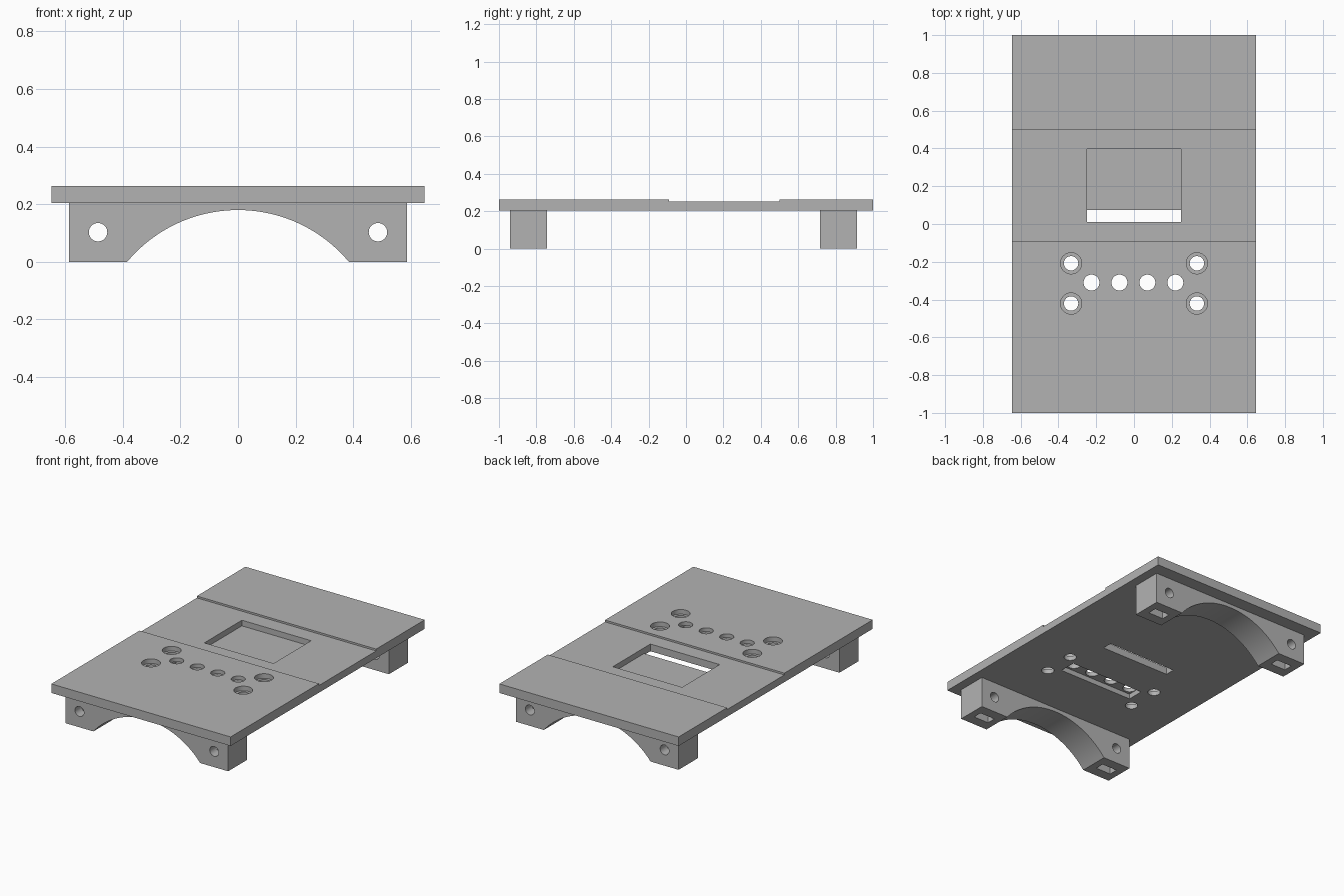
import bpy, bmesh, math
from mathutils import Matrix, Vector

cube = bpy.data.objects.get("Cube")
if cube:
    bpy.data.objects.remove(cube, do_unlink=True)

grey = bpy.data.materials.new("plain_grey")
grey.use_nodes = True
colour = (0.45, 0.45, 0.45, 1)
grey.diffuse_color = colour
grey.node_tree.nodes["Principled BSDF"].inputs["Base Color"].default_value = colour


def add_object(name, bm):
    bmesh.ops.recalc_face_normals(bm, faces=bm.faces)
    mesh = bpy.data.meshes.new(name)
    bm.to_mesh(mesh)
    bm.free()
    mesh.materials.append(grey)
    obj = bpy.data.objects.new(name, mesh)
    bpy.context.collection.objects.link(obj)
    return obj


def prism(name, points, direction):
    """Close a flat outline and extrude it along direction."""
    bm = bmesh.new()
    face = bm.faces.new([bm.verts.new(p) for p in points])
    out = bmesh.ops.extrude_face_region(bm, geom=[face])
    verts = [v for v in out["geom"] if isinstance(v, bmesh.types.BMVert)]
    bmesh.ops.translate(bm, verts=verts, vec=Vector(direction))
    return add_object(name, bm)


def box(x0, x1, y0, y1, z0, z1):
    corners = [(x0, y0, z0), (x1, y0, z0), (x1, y1, z0), (x0, y1, z0)]
    return prism("cutter", corners, (0, 0, z1 - z0))


def cylinder(center, radius, depth, along_y=False):
    bm = bmesh.new()
    matrix = Matrix.Translation(center)
    if along_y:
        matrix = matrix @ Matrix.Rotation(math.pi / 2, 4, "X")
    bmesh.ops.create_cone(bm, cap_ends=True, segments=48, radius1=radius,
                          radius2=radius, depth=depth, matrix=matrix)
    return add_object("cutter", bm)


def cut(obj, cutter):
    """Subtract the cutter, then discard it."""
    cutter.hide_render = True
    mod = obj.modifiers.new("cut", "BOOLEAN")
    mod.operation = "DIFFERENCE"
    mod.solver = "EXACT"
    mod.object = cutter
    bpy.context.view_layer.objects.active = obj
    bpy.ops.object.modifier_apply(modifier=mod.name)
    bpy.data.objects.remove(cutter, do_unlink=True)


def smooth(obj):
    bpy.ops.object.select_all(action="DESELECT")
    obj.select_set(True)
    bpy.context.view_layer.objects.active = obj
    bpy.ops.object.shade_smooth_by_angle(angle=math.radians(30))


# Top plate with a shallow step across the middle
W, BOTTOM, TOP, STEP = 0.647, 0.204, 0.263, 0.251
outline = [(-1, BOTTOM), (1, BOTTOM), (1, TOP), (0.5, TOP), (0.5, STEP),
           (-0.09, STEP), (-0.09, TOP), (-1, TOP)]
plate = prism("top_plate", [(-W, y, z) for y, z in outline], (2 * W, 0, 0))

# Display pocket with a cable slot through its floor
cut(plate, box(-0.25, 0.25, 0.01, 0.397, 0.214, 0.4))
cut(plate, box(-0.25, 0.25, 0.01, 0.075, 0.1, 0.23))

# Pocket under the row of button holes
cut(plate, box(-0.27, 0.27, -0.365, -0.255, 0.1, 0.237))
for i in range(4):
    cut(plate, cylinder((-0.225 + 0.148 * i, -0.31, TOP), 0.042, 0.3))

# Counterbored screw holes around the buttons
for x in (-0.333, 0.333):
    for y in (-0.208, -0.421):
        cut(plate, cylinder((x, y, TOP), 0.038, 0.3))
        cut(plate, cylinder((x, y, TOP), 0.056, 0.06))
smooth(plate)

# Arched supports with bolt holes and nut slots
HALF, SPAN, RISE = 0.587, 0.385, 0.18
radius = (SPAN ** 2 + RISE ** 2) / (2 * RISE)
sweep = math.asin(SPAN / radius)
arch = []
for i in range(41):
    a = sweep * (1 - i / 20)
    arch.append((radius * math.sin(a), max(0, RISE - radius + radius * math.cos(a))))
outline = [(-HALF, 0), (-HALF, BOTTOM), (HALF, BOTTOM), (HALF, 0)] + arch

for name, y0, y1 in (("front_support", -0.94, -0.743), ("back_support", 0.717, 0.915)):
    support = prism(name, [(x, y0, z) for x, z in outline], (0, y1 - y0, 0))
    mid = (y0 + y1) / 2
    for x in (-0.486, 0.486):
        cut(support, cylinder((x, mid, 0.103), 0.032, 0.5, along_y=True))
        cut(support, box(x - 0.055, x + 0.055, mid - 0.03, mid + 0.03, -0.1, 0.155))
    smooth(support)
